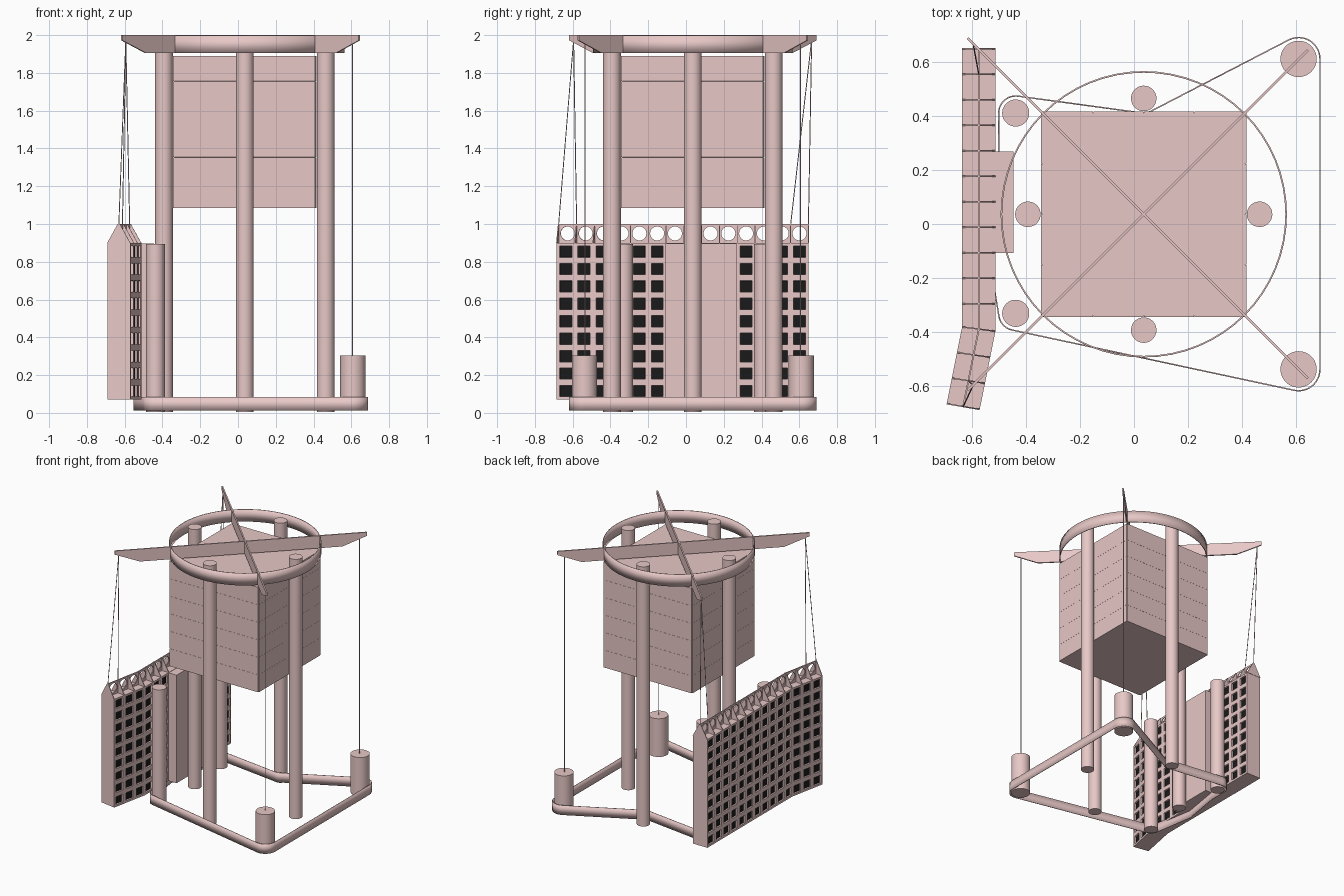
import bpy, bmesh
from math import sin, cos, radians, pi
from mathutils import Vector

if "Cube" in bpy.data.objects:
    bpy.data.objects.remove(bpy.data.objects["Cube"])

def material(name, rgb):
    m = bpy.data.materials.new(name)
    m.diffuse_color = (*rgb, 1)
    m.use_nodes = True
    m.node_tree.nodes["Principled BSDF"].inputs["Base Color"].default_value = m.diffuse_color
    return m

ROSE = material("rose", (0.8, 0.58, 0.57))
BLACK = material("black", (0.01, 0.01, 0.01))
C = 0.036   # x and y of the tower axis

def finish(name, bm, mats=(ROSE,), smooth=False, thickness=0):
    bmesh.ops.recalc_face_normals(bm, faces=bm.faces)
    me = bpy.data.meshes.new(name)
    bm.to_mesh(me)
    bm.free()
    ob = bpy.data.objects.new(name, me)
    bpy.context.collection.objects.link(ob)
    for m in mats:
        me.materials.append(m)
    if thickness:
        mod = ob.modifiers.new("thickness", 'SOLIDIFY')
        mod.thickness, mod.offset = thickness, 0
    if smooth:
        bpy.ops.object.select_all(action='DESELECT')
        ob.select_set(True)
        bpy.context.view_layer.objects.active = ob
        bpy.ops.object.shade_smooth_by_angle()
    return ob

def rod(name, a, b, r, seg=48, mat=ROSE):
    a, b = Vector(a), Vector(b)
    bm = bmesh.new()
    bmesh.ops.create_cone(bm, cap_ends=True, segments=seg, radius1=r, radius2=r, depth=(b - a).length)
    bm.transform((b - a).to_track_quat('Z', 'Y').to_matrix().to_4x4())
    bmesh.ops.translate(bm, verts=bm.verts, vec=(a + b) / 2)
    return finish(name, bm, (mat,), True)

def box(name, lo, hi):
    bm = bmesh.new()
    bmesh.ops.create_cube(bm, size=1)
    for v in bm.verts:
        v.co = [(l + h) / 2 + c * (h - l) for l, h, c in zip(lo, hi, v.co)]
    return finish(name, bm)

def arc(x, y, r, a0, a1, n=12):
    return [(x + r * cos(radians(a0 + (a1 - a0) * i / n)),
             y + r * sin(radians(a0 + (a1 - a0) * i / n))) for i in range(n + 1)]

def ribbon(name, pts, z0, z1, t):
    bm = bmesh.new()
    rows = [[bm.verts.new((x, y, z)) for x, y in pts] for z in (z0, z1)]
    for i in range(len(pts)):
        j = (i + 1) % len(pts)
        bm.faces.new((rows[0][i], rows[0][j], rows[1][j], rows[1][i]))
    return finish(name, bm, (ROSE,), True, t)

# Tall columns, top ring
for i in range(4):
    a = i * pi / 2
    x, y = C + 0.428 * cos(a), C + 0.428 * sin(a)
    rod(f"tall_column_{i}", (x, y, 0.005), (x, y, 1.995), 0.047)
ribbon("top_ring", arc(C, C, 0.526, 0, 354.375, 63), 1.905, 1.998, 0.006)

# Crossed tapered beams (long arms to the left, short to the right)
for side in (1, -1):
    bm = bmesh.new()
    prof = [(-0.651, 2), (-0.651, 1.972), (-0.525, 1.905), (0.485, 1.905), (0.606, 1.972), (0.606, 2)]
    bm.faces.new([bm.verts.new((C + d, C + side * d, z)) for d, z in prof])
    finish(f"cross_beam_{side}", bm, thickness=0.01)

# Hanging block clad in panels
def grid_faces(bm, corner, u, v, nu, nv):
    p = [[bm.verts.new(corner + u * i / nu + v * j / nv) for j in range(nv + 1)] for i in range(nu + 1)]
    return [bm.faces.new((p[i][j], p[i + 1][j], p[i + 1][j + 1], p[i][j + 1]))
            for i in range(nu) for j in range(nv)]

h, z0, hgt = 0.373, 1.085, 0.805
bm = bmesh.new()
panels = []
for sx, sy, u in ((-1, -1, (1, 0, 0)), (1, -1, (0, 1, 0)), (1, 1, (-1, 0, 0)), (-1, 1, (0, -1, 0))):
    panels += grid_faces(bm, Vector((C + sx * h, C + sy * h, z0)), Vector(u) * 2 * h, Vector((0, 0, hgt)), 4, 6)
bmesh.ops.inset_individual(bm, faces=panels, thickness=0.004)
bmesh.ops.inset_individual(bm, faces=panels, thickness=0.0005, depth=0.006)
for z in (z0, z0 + hgt):
    grid_faces(bm, Vector((C - h, C - h, z)), Vector((2 * h, 0, 0)), Vector((0, 2 * h, 0)), 4, 4)
bmesh.ops.remove_doubles(bm, verts=bm.verts, dist=1e-5)
finish("hanging_block", bm)

# Short posts, counterweights and the belt around them
for y in (0.41, -0.33):
    rod(f"short_post_{y}", (-0.437, y, 0.005), (-0.437, y, 0.895), 0.05)
for y in (0.61, -0.537):
    rod(f"counterweight_{y}", (0.608, y, 0.012), (0.608, y, 0.305), 0.067)
belt = (arc(0.608, -0.537, 0.079, -101, 0) + arc(0.608, 0.61, 0.079, 0, 117)
        + arc(C, 0.465, 0.055, -63, -98, 4) + arc(-0.437, 0.41, 0.063, 82, 180)
        + [(-0.5, 0.27), (-0.55, -0.03)] + arc(-0.437, -0.33, 0.063, 191, 259))
ribbon("base_belt", belt, 0.012, 0.085, 0.005)

# Slab building: stations along its length, bent over the last three bays
left, right = [], []
for i in range(12):
    y = 0.648 - 0.0942 * i
    left.append(Vector((-0.635, y + (0.008 if i == 11 else 0), 0)))
    right.append(Vector((-0.512, y - (0.008 if i == 11 else 0), 0)))
for i in (1, 2, 3):
    left.append(left[11].lerp(Vector((-0.692, -0.664, 0)), i / 3))
    right.append(right[11].lerp(Vector((-0.57, -0.685, 0)), i / 3))
zs = [0.07 + 0.83 * k / 9 for k in range(10)]
bm = bmesh.new()
L, R = [[[bm.verts.new((p.x, p.y, z)) for z in zs] for p in side] for side in (left, right)]
windows = []
for i in range(14):
    for k in range(9):
        fl = bm.faces.new((L[i][k], L[i][k + 1], L[i + 1][k + 1], L[i + 1][k]))
        fr = bm.faces.new((R[i][k], R[i + 1][k], R[i + 1][k + 1], R[i][k + 1]))
        windows.append(fl)
        if not 4 <= i < 8:
            windows.append(fr)
    for k in (0, 9):
        bm.faces.new((L[i][k], R[i][k], R[i + 1][k], L[i + 1][k]))
for i in (0, 14):
    for k in range(9):
        bm.faces.new((L[i][k], R[i][k], R[i][k + 1], L[i][k + 1]))
bmesh.ops.recalc_face_normals(bm, faces=bm.faces)
bmesh.ops.inset_individual(bm, faces=windows, thickness=0.0225)
bmesh.ops.inset_individual(bm, faces=windows, thickness=0.0005, depth=-0.012)
for f in windows:
    f.material_index = 1
finish("slab_building", bm, (ROSE, BLACK))
box("stair_block", (-0.515, -0.108, 0.07), (-0.445, 0.268, 0.898))

# Roof: triangular fins and a ridge plate with a round hole per bay
mid = [(a + b) / 2 for a, b in zip(left, right)]
bm = bmesh.new()
for a, b, m in zip(left, right, mid):
    d = (b - a).normalized() * 0.006
    pts = [(a, 0.9), (b, 0.9), (m + d, 1.0), (m - d, 1.0)]
    bm.faces.new([bm.verts.new((p.x, p.y, z)) for p, z in pts])
finish("roof_fins", bm, thickness=0.005)
bm = bmesh.new()
N = 32
for a, b in zip(mid, mid[1:]):
    c, u = (a + b) / 2, (b - a) / 2
    ring = []
    for k in range(N):
        s, t = cos(2 * pi * k / N), sin(2 * pi * k / N)
        q = max(abs(s), abs(t))
        inner = c + u.normalized() * s * 0.037 + Vector((0, 0, 0.95 + t * 0.037))
        outer = c + u * s / q + Vector((0, 0, 0.95 + t / q * 0.05))
        ring.append((bm.verts.new(inner), bm.verts.new(outer)))
    for k in range(N):
        (i0, o0), (i1, o1) = ring[k], ring[(k + 1) % N]
        bm.faces.new((i0, o0, o1, i1))
bmesh.ops.remove_doubles(bm, verts=bm.verts, dist=1e-5)
finish("ridge_plate", bm, thickness=0.006)

# Cables from the beam tips to the counterweights and the roof ridge
cables = [((0.606, 0.606, 1.97), (0.606, 0.606, 0.3)),
          ((0.606, -0.535, 1.97), (0.606, -0.535, 0.3))]
for y, ends in ((0.665, (0, 1)), (-0.595, (13, 14))):
    for e in ends:
        cables.append(((-0.594, y, 1.975), (mid[e].x, mid[e].y, 0.995)))
for i, (a, b) in enumerate(cables):
    rod(f"cable_{i}", a, b, 0.0025, 8)
